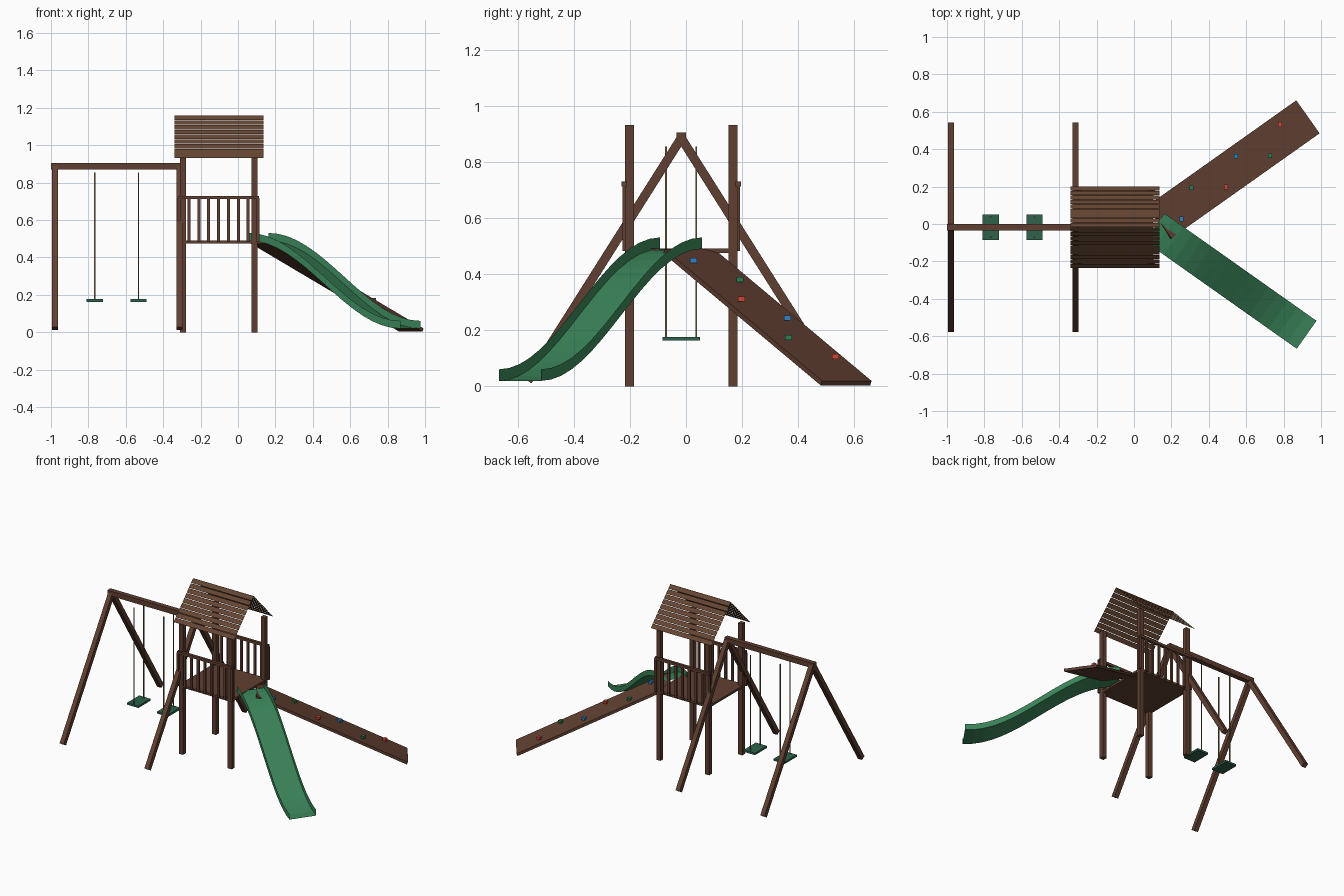
import bpy, bmesh, math
from mathutils import Vector, Matrix

if "Cube" in bpy.data.objects:
    bpy.data.objects.remove(bpy.data.objects["Cube"])


def srgb(r, g, b):
    f = lambda c: ((c / 255 + 0.055) / 1.055) ** 2.4 if c > 10 else c / 255 / 12.92
    return (f(r), f(g), f(b), 1)


def material(name, *rgb):
    m = bpy.data.materials.new(name)
    m.diffuse_color = srgb(*rgb)
    m.use_nodes = True
    m.node_tree.nodes["Principled BSDF"].inputs["Base Color"].default_value = m.diffuse_color
    return m


WOOD = material("dark wood", 96, 63, 49)
ROOF = material("roof wood", 102, 70, 50)
SLIDE = material("slide green", 58, 132, 89)
SEAT = material("seat green", 46, 98, 75)
ROPE = material("rope tan", 118, 104, 72)
RED = material("hold red", 208, 72, 56)
BLUE = material("hold blue", 48, 130, 196)
GREEN = material("hold green", 42, 125, 82)

CY = -0.017          # centre line of tower and swing


def make(name, bm, mat):
    me = bpy.data.meshes.new(name)
    bm.to_mesh(me)
    bm.free()
    me.materials.append(mat)
    ob = bpy.data.objects.new(name, me)
    bpy.context.collection.objects.link(ob)
    return ob


def box(name, centre, size, mat, rot=None):
    bm = bmesh.new()
    m = Matrix.Translation(centre) @ (rot or Matrix()) @ Matrix.Diagonal((*size, 1))
    bmesh.ops.create_cube(bm, size=1, matrix=m)
    return make(name, bm, mat)


def span(name, x, y, z, mat):
    c = [(a[0] + a[1]) / 2 for a in (x, y, z)]
    return box(name, c, [a[1] - a[0] for a in (x, y, z)], mat)


# tower posts and deck
for x in (-0.295, 0.088):
    for y in (CY - 0.185, CY + 0.185):
        box("tower_post", (x, y, 0.466), (0.032, 0.032, 0.932), WOOD)
span("deck", (-0.308, 0.102), (CY - 0.2, CY + 0.2), (0.475, 0.491), WOOD)

# railings at front and back
for s in (-1, 1):
    box("top_rail", (-0.104, CY + s * 0.203, 0.721), (0.43, 0.02, 0.018), WOOD)
    for i in range(9):
        box("baluster", (-0.104 + (i - 4) * 0.0527, CY + s * 0.204, 0.6),
            (0.016, 0.012, 0.235), WOOD)

# roof: nine thin slats on each slope
N = 9
for s in (-1, 1):
    bm = bmesh.new()
    for i in range(N):
        ends = []
        for t in (i / N + 0.004, (i + 0.83) / N + 0.012):
            ends.append((CY + s * 0.22 * t, 1.16 - 0.23 * t))
        (y0, z0), (y1, z1) = ends
        q = [(-0.34, y0, z0), (-0.34, y1, z1), (0.135, y1, z1), (0.135, y0, z0)]
        bm.faces.new([bm.verts.new(p) for p in (q if s < 0 else q[::-1])])
    make("roof_slats", bm, ROOF)

# swing beam and splayed legs
span("swing_beam", (-1.0, -0.3), (CY - 0.017, CY + 0.017), (0.87, 0.905), WOOD)
for x in (-0.979, -0.314):
    for s in (-1, 1):
        a, b = Vector((x, CY, 0.885)), Vector((x, CY + s * 0.547, 0.02))
        rot = Matrix.Rotation(math.atan2(s * 0.547, 0.865), 4, 'X')
        box("swing_leg", (a + b) / 2, (0.032, 0.032, (a - b).length), WOOD, rot)

# swings
for x in (-0.766, -0.532):
    box("swing_seat", (x, CY, 0.17), (0.088, 0.135, 0.014), SEAT)
    for s in (-1, 1):
        box("swing_rope", (x, CY + s * 0.054, 0.513), (0.006, 0.006, 0.685), ROPE)

# slide: U section swept along an S curve
bm = bmesh.new()
start = Vector((0.11, -0.018, 0))
d = Vector((0.817, -0.577, 0))
side = Vector((0.577, 0.817, 0)) * 0.0915
L, SEG = 0.995, 16
rows = []
for i in range(SEG + 1):
    t = i / SEG
    z = 0.02 + 0.47 * (1 + math.cos(math.pi * t)) / 2
    p = start + d * (L * t)
    rows.append([bm.verts.new((*(p + side * k).xy, z + h))
                 for k, h in ((-1, 0.041), (-1, 0), (1, 0), (1, 0.041))])
for a, b in zip(rows, rows[1:]):
    for j in range(3):
        bm.faces.new((a[j], b[j], b[j + 1], a[j + 1]))
make("slide", bm, SLIDE)

# climbing ramp
top, end = Vector((0.138, 0.012, 0.49)), Vector((0.930, 0.573, 0.02))
u = (end - top).normalized()
w = Vector((-u.y, u.x, 0)).normalized()
n = u.cross(w)
rot = Matrix((u, w, n)).transposed().to_4x4()
TH = 0.018
box("climbing_ramp", (top + end) / 2 - n * TH / 2, ((end - top).length, 0.216, TH), WOOD, rot)

# climbing holds
holds = [(0.254, 0.027, BLUE), (0.307, 0.193, GREEN), (0.492, 0.198, RED),
         (0.545, 0.362, BLUE), (0.727, 0.365, GREEN), (0.78, 0.532, RED)]
for i, (x, y, m) in enumerate(holds):
    box("climbing_hold", (x, y, 0.449 - 0.0685 * i), (0.022, 0.025, 0.018), m)
